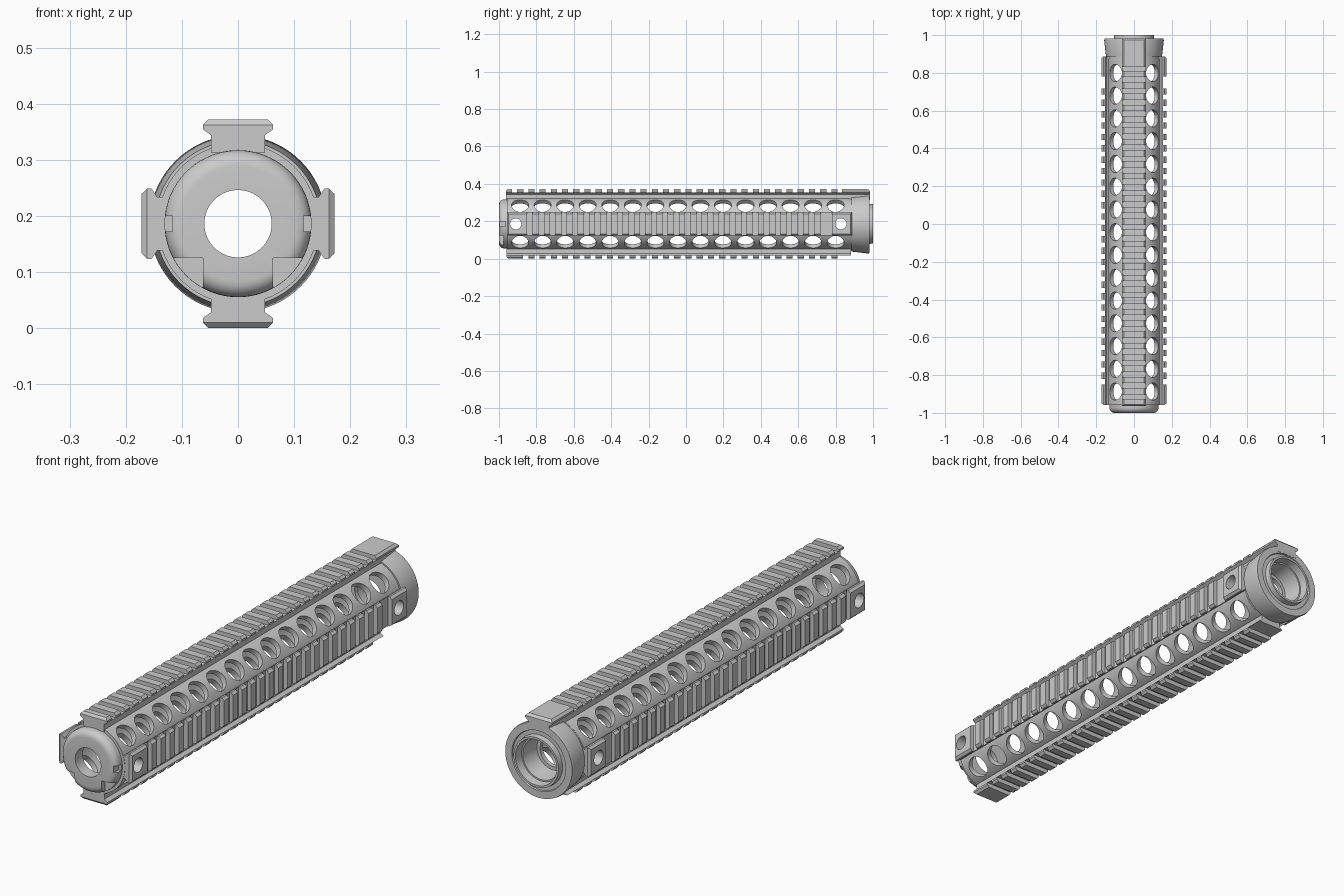
import bpy, bmesh, math
from mathutils import Matrix

if "Cube" in bpy.data.objects:
    bpy.data.objects.remove(bpy.data.objects["Cube"])

CZ = 0.186          # height of the tube axis
PITCH = 0.0602      # rail tooth spacing
TOOTH = 0.033
AXIS = Matrix.Translation((0, 0, CZ))

gray = bpy.data.materials.new("light_gray")
gray.diffuse_color = (0.60, 0.60, 0.60, 1)
gray.use_nodes = True
gray.node_tree.nodes["Principled BSDF"].inputs["Base Color"].default_value = gray.diffuse_color


def finish(name, bm):
    bmesh.ops.recalc_face_normals(bm, faces=bm.faces[:])
    me = bpy.data.meshes.new(name)
    bm.to_mesh(me)
    bm.free()
    me.materials.append(gray)
    ob = bpy.data.objects.new(name, me)
    bpy.context.collection.objects.link(ob)
    return ob


def activate(ob):
    bpy.ops.object.select_all(action='DESELECT')
    ob.select_set(True)
    bpy.context.view_layer.objects.active = ob


def smooth(ob, deg=30):
    activate(ob)
    bpy.ops.object.shade_smooth_by_angle(angle=math.radians(deg))


def lathe(name, profile, segs=72):
    """Spin a closed (radius, y) profile around the tube axis."""
    bm = bmesh.new()
    rings = []
    for i in range(segs):
        a = 2 * math.pi * i / segs
        rings.append([bm.verts.new((r * math.sin(a), y, CZ + r * math.cos(a))) for r, y in profile])
    n = len(profile)
    for i in range(segs):
        p, q = rings[i], rings[(i + 1) % segs]
        for j in range(n):
            k = (j + 1) % n
            bm.faces.new((p[j], p[k], q[k], q[j]))
    return finish(name, bm)


def extrude(bm, half, y0, y1, angle, drop=0, slope=(0, 0)):
    """Extrude a mirrored (u, radial) half profile along y, turned around the axis.
    slope pulls the top edge in at the front and rear end."""
    h = len(half)
    pts = half + [(-u, w) for u, w in reversed(half)]
    c, s = math.cos(angle), math.sin(angle)
    ends = []
    for y, dy in ((y0, slope[0]), (y1, -slope[1])):
        ends.append([bm.verts.new((u * c + (w - drop) * s,
                                   y + (dy if j in (h - 1, h) else 0),
                                   CZ - u * s + (w - drop) * c))
                     for j, (u, w) in enumerate(pts)])
    n = len(pts)
    for j in range(n):
        k = (j + 1) % n
        bm.faces.new((ends[0][j], ends[0][k], ends[1][k], ends[1][j]))
    for e, sl in zip(ends, slope):
        if sl:
            bm.faces.new(e[h - 2:h + 2])
            bm.faces.new(e[:h - 1] + e[h + 1:])
        else:
            bm.faces.new(e)


def boolean_cut(ob, cutter):
    m = ob.modifiers.new("cut", 'BOOLEAN')
    m.operation = 'DIFFERENCE'
    m.solver = 'EXACT'
    m.object = cutter
    activate(ob)
    bpy.ops.object.modifier_apply(modifier=m.name)


def radial_hole(bm, angle, y, r):
    mat = AXIS @ Matrix.Translation((0, y, 0)) @ Matrix.Rotation(angle, 4, 'Y') @ Matrix.Translation((0, 0, 0.15))
    bmesh.ops.create_cone(bm, cap_ends=True, segments=32, radius1=r, radius2=r, depth=0.1, matrix=mat)


# Dovetail half profiles: (half width, distance from axis)
BASE = [(0.048, 0.127), (0.048, 0.158), (0.0625, 0.168)]
CREST = [(0.0625, 0.168), (0.0625, 0.176), (0.053, 0.186)]
FULL = BASE + CREST[1:]

# Hollow main tube
tube = lathe("main_tube", [(0.118, -0.958), (0.143, -0.958), (0.143, 0.875), (0.118, 0.875)])

# Cooling holes in four diagonal rows, and side mounting holes
bm = bmesh.new()
for q in range(4):
    for i in range(15):
        radial_hole(bm, math.pi / 4 + q * math.pi / 2, -0.887 + i * 0.1205, 0.0455)
vents = finish("vent_cutter", bm)
bm = bmesh.new()
for side in (1, -1):
    for y in (-0.910, 0.828):
        radial_hole(bm, side * math.pi / 2, y, 0.03)
mounts = finish("mount_cutter", bm)
boolean_cut(tube, vents)
boolean_cut(tube, mounts)
smooth(tube)

# Top rail, with a long solid end over the collar
bm = bmesh.new()
extrude(bm, BASE, -0.963, 0.835, 0)
for i in range(30):
    y = -0.963 + i * 0.06
    extrude(bm, CREST, y, y + TOOTH, 0, slope=(0 if i else 0.008, 0))
extrude(bm, FULL, 0.835, 0.983, 0, slope=(0, 0.01))
finish("top_rail", bm)

# Bottom rail, with a longer first tooth
bm = bmesh.new()
extrude(bm, BASE, -0.96, 0.882, math.pi)
extrude(bm, CREST, -0.96, -0.871, math.pi, slope=(0.01, 0))
for i in range(2, 30):
    y = -0.963 + i * 0.06
    extrude(bm, CREST, y, y + TOOTH, math.pi)
finish("bottom_rail", bm)

# Side rails: toothed middle and drilled solid end blocks
for side, label in ((1, "right"), (-1, "left")):
    a, drop = side * math.pi / 2, 0.014
    side_base = [(0.048, 0.136)] + BASE[1:]
    bm = bmesh.new()
    extrude(bm, side_base, -0.85, 0.78, a, drop)
    for i in range(26):
        y = -0.82 + i * PITCH
        extrude(bm, CREST, y, y + TOOTH, a, drop)
    finish(label + "_rail", bm)
    for end, y0, y1, slope in (("front", -0.957, -0.85, (0.008, 0)), ("rear", 0.78, 0.887, (0, 0.008))):
        bm = bmesh.new()
        extrude(bm, side_base + CREST[1:], y0, y1, a, drop, slope)
        block = finish(f"{label}_{end}_block", bm)
        boolean_cut(block, mounts)
        smooth(block)

# Rounded front cap
arc = [(0.103 + 0.028 * math.sin(t), -0.972 - 0.028 * math.cos(t))
       for t in (math.radians(15 * k) for k in range(7))]
cap = lathe("front_cap", [(0.06, -0.95), (0.06, -1.0)] + arc + [(0.131, -0.95)])

# Cap notches: two lower steps and two small side slots
bm = bmesh.new()
for s in (1, -1):
    for x, z, w, h, d in ((0.0895, 0.06, 0.055, 0.13, 0.05), (0.129, 0.186, 0.024, 0.028, 0.07)):
        mat = Matrix.Translation((s * x, -1.0, z)) @ Matrix.Diagonal((w, d, h, 1))
        bmesh.ops.create_cube(bm, size=1, matrix=mat)
notches = finish("notch_cutter", bm)
boolean_cut(cap, notches)
smooth(cap)

# Flared rear collar with a stepped bowl and raised lip
collar = lathe("rear_collar", [
    (0.062, 0.866), (0.142, 0.866), (0.142, 0.886), (0.148, 0.886), (0.158, 0.972), (0.156, 0.982),
    (0.126, 0.982), (0.124, 0.976), (0.107, 0.976), (0.105, 1.0), (0.096, 1.0),
    (0.092, 0.965), (0.086, 0.965), (0.076, 0.885), (0.062, 0.885)])
smooth(collar)

for cutter in (vents, mounts, notches):
    bpy.data.objects.remove(cutter, do_unlink=True)
